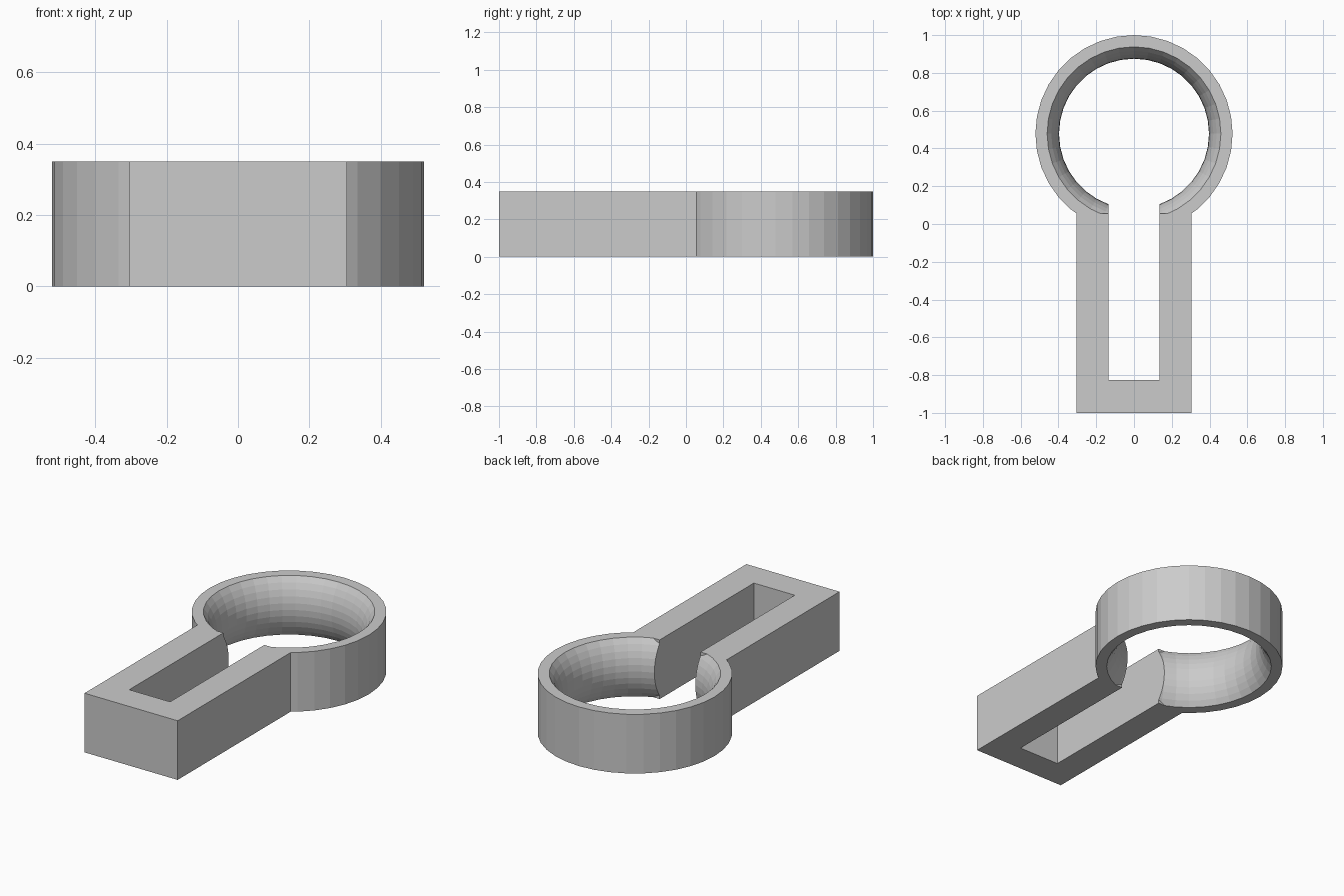
import bpy, bmesh, math

if "Cube" in bpy.data.objects:
    bpy.data.objects.remove(bpy.data.objects["Cube"])

HEIGHT = 0.35
RING_Y = 0.478
OUTER_R, RIM_R, THROAT_R = 0.522, 0.46, 0.397
SIDES, ARC_STEPS = 36, 10


def add_object(name, bm):
    bmesh.ops.recalc_face_normals(bm, faces=bm.faces[:])
    mesh = bpy.data.meshes.new(name)
    bm.to_mesh(mesh)
    bm.free()
    obj = bpy.data.objects.new(name, mesh)
    bpy.context.collection.objects.link(obj)
    return obj


def add_box(name, x, y0, y1, z0, z1):
    bm = bmesh.new()
    bmesh.ops.create_cube(bm, size=1)
    for v in bm.verts:
        v.co = (x * 2 * v.co.x,
                y1 if v.co.y > 0 else y0,
                z1 if v.co.z > 0 else z0)
    return add_object(name, bm)


def boolean(target, tool, operation):
    mod = target.modifiers.new(operation.title(), 'BOOLEAN')
    mod.object, mod.operation, mod.solver = tool, operation, 'EXACT'
    bpy.context.view_layer.objects.active = target
    bpy.ops.object.modifier_apply(modifier=mod.name)
    bpy.data.objects.remove(tool)


# Ring profile: straight outside, inside bulging towards the centre
sag, half = RIM_R - THROAT_R, HEIGHT / 2
arc_r = (half ** 2 + sag ** 2) / (2 * sag)
spread = math.asin(half / arc_r)
profile = [(OUTER_R, 0), (OUTER_R, HEIGHT)]
for i in range(ARC_STEPS + 1):
    a = spread * (1 - 2 * i / ARC_STEPS)
    profile.append((THROAT_R + arc_r * (1 - math.cos(a)), half + arc_r * math.sin(a)))

# Revolve the closed profile into the ring
bm = bmesh.new()
loops = []
for s in range(SIDES):
    t = math.tau * s / SIDES
    loops.append([bm.verts.new((r * math.cos(t), RING_Y + r * math.sin(t), z))
                  for r, z in profile])
n = len(profile)
for s in range(SIDES):
    a, b = loops[s], loops[(s + 1) % SIDES]
    for i in range(n):
        j = (i + 1) % n
        bm.faces.new((a[i], b[i], b[j], a[j]))
clip = add_object("keyhole_clip", bm)

# Handle joined to the ring, then the slot that opens into it
boolean(clip, add_box("handle", 0.305, -1, 0.055, 0, HEIGHT), 'UNION')
boolean(clip, add_box("slot", 0.134, -0.826, 0.4, -0.2, HEIGHT + 0.2), 'DIFFERENCE')
